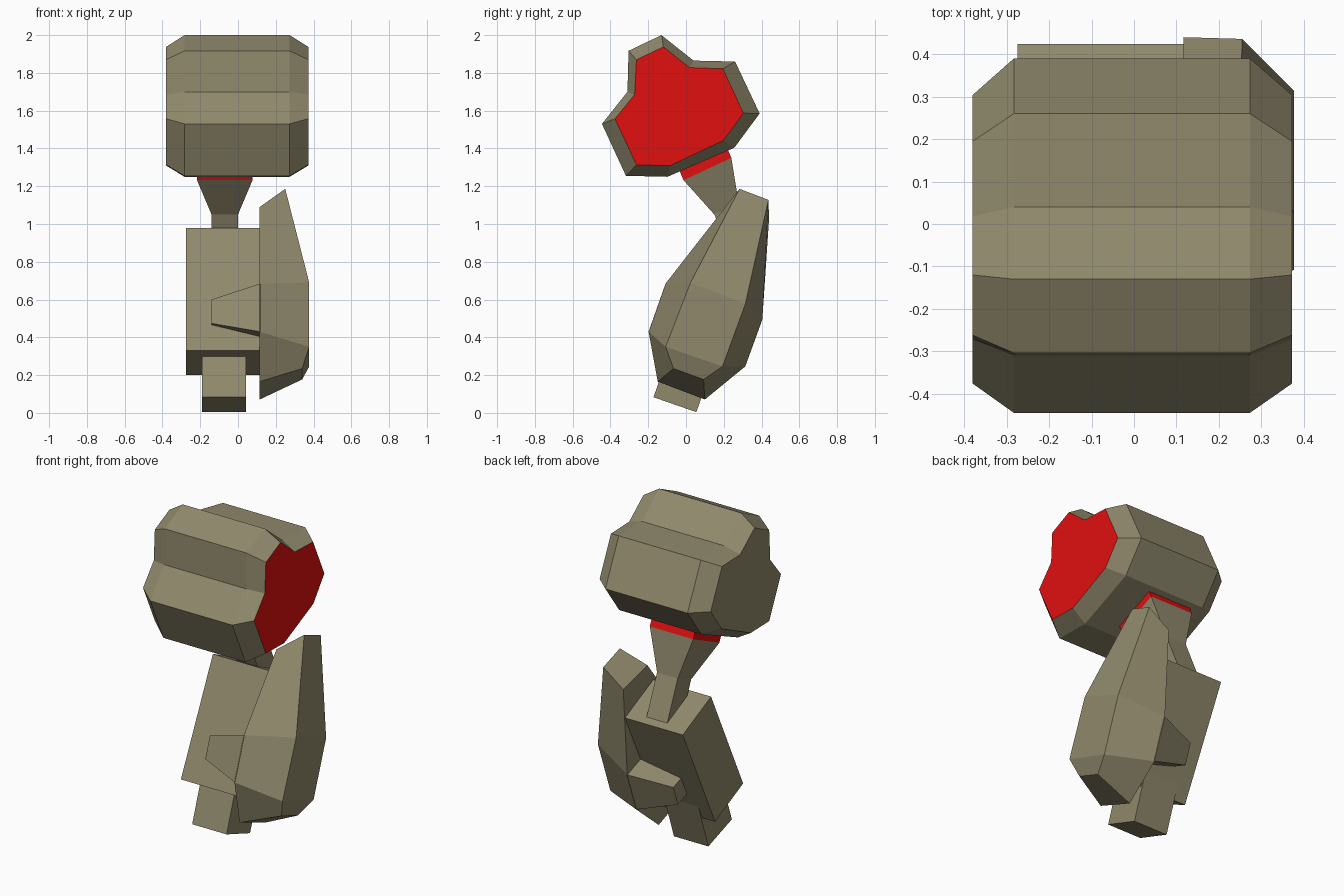
import bpy
import bmesh


def material(name, rgb):
    m = bpy.data.materials.new(name)
    m.diffuse_color = (*rgb, 1.0)
    return m


TAN = material("drab_tan", (0.279, 0.25, 0.15))
RED = material("bright_red", (0.75, 0.005, 0.005))


def loft(name, rings, mats=(TAN,), red_rule=None):
    """Skin a series of equal-length point rings and cap both ends."""
    bm = bmesh.new()
    vs = [[bm.verts.new(p) for p in ring] for ring in rings]
    n = len(vs[0])
    for a, b in zip(vs, vs[1:]):
        for i in range(n):
            j = (i + 1) % n
            bm.faces.new((a[i], a[j], b[j], b[i]))
    bm.faces.new(vs[0][::-1])
    bm.faces.new(vs[-1])
    bmesh.ops.recalc_face_normals(bm, faces=bm.faces[:])
    if red_rule:
        for f in bm.faces:
            f.material_index = 1 if red_rule(f) else 0
    me = bpy.data.meshes.new(name)
    bm.to_mesh(me)
    bm.free()
    for m in mats:
        me.materials.append(m)
    ob = bpy.data.objects.new(name, me)
    bpy.context.collection.objects.link(ob)
    return ob


def at_x(x, profile):
    return [(x, y, z) for y, z in profile]


def slab(x0, x1, front, back):
    """Rectangle across x between a front and a back (y, z) point."""
    return [(x0, *front), (x1, *front), (x1, *back), (x0, *back)]


# Head: side profile stretched across x, bevelled to a smaller profile at both ends
outer = [(-0.445, 1.53), (-0.31, 1.70), (-0.304, 1.917), (-0.13, 2.0), (0.04, 1.865),
         (0.26, 1.86), (0.39, 1.585), (0.256, 1.404), (-0.098, 1.25), (-0.318, 1.255)]
inner = [(-0.376, 1.557), (-0.272, 1.685), (-0.262, 1.87), (-0.12, 1.938), (0.018, 1.828),
         (0.195, 1.822), (0.304, 1.587), (0.198, 1.442), (-0.084, 1.309), (-0.262, 1.313)]
loft("head", [at_x(-0.38, inner), at_x(-0.283, outer), at_x(0.273, outer), at_x(0.372, inner)],
     (TAN, RED), lambda f: f.normal.x > 0.99)

# Neck: straight stem, flare, and red collar entering the head
cx = -0.07
flare_base = slab(cx - 0.07, cx + 0.07, (0.15, 1.05), (0.28, 1.105))
flare_top = slab(cx - 0.147, cx + 0.147, (-0.013, 1.232), (0.24, 1.35))
loft("neck", [slab(cx - 0.07, cx + 0.07, (0.253, 0.81), (0.383, 0.866)), flare_base, flare_top])
loft("neck_collar", [flare_top, slab(cx - 0.147, cx + 0.147, (-0.04, 1.295), (0.213, 1.413))],
     (RED,))

# Leaning body block
loft("body", [slab(-0.275, 0.118, (-0.16, 0.33), (0.112, 0.20)),
              slab(-0.275, 0.118, (0.15, 0.98), (0.424, 0.85))])

# Foot block below the body
loft("foot", [slab(-0.19, 0.043, (-0.172, 0.083), (0.055, 0.004)),
              slab(-0.19, 0.043, (-0.065, 0.39), (0.162, 0.311))])

# Side arm: four-sided sections from the tip down to the base
arm = [
    [(0.115, 0.208, 1.09), (0.25, 0.283, 1.186), (0.255, 0.436, 1.128), (0.117, 0.44, 1.03)],
    [(0.115, -0.108, 0.685), (0.377, 0.024, 0.69), (0.377, 0.314, 0.577), (0.115, 0.404, 0.494)],
    [(0.115, -0.198, 0.43), (0.377, -0.108, 0.35), (0.377, 0.193, 0.246), (0.115, 0.314, 0.246)],
    [(0.115, -0.15, 0.166), (0.34, -0.066, 0.235), (0.34, 0.093, 0.177), (0.115, 0.10, 0.071)],
]
loft("side_arm", arm)

# Tapered clamp reaching from the arm across the body
root = [(-0.108, 0.685), (-0.198, 0.43), (0.314, 0.246), (0.404, 0.494)]
tip = [(-0.072, 0.60), (-0.116, 0.474), (0.278, 0.332), (0.322, 0.454)]
loft("clamp", [at_x(0.118, root), at_x(-0.14, tip)])
